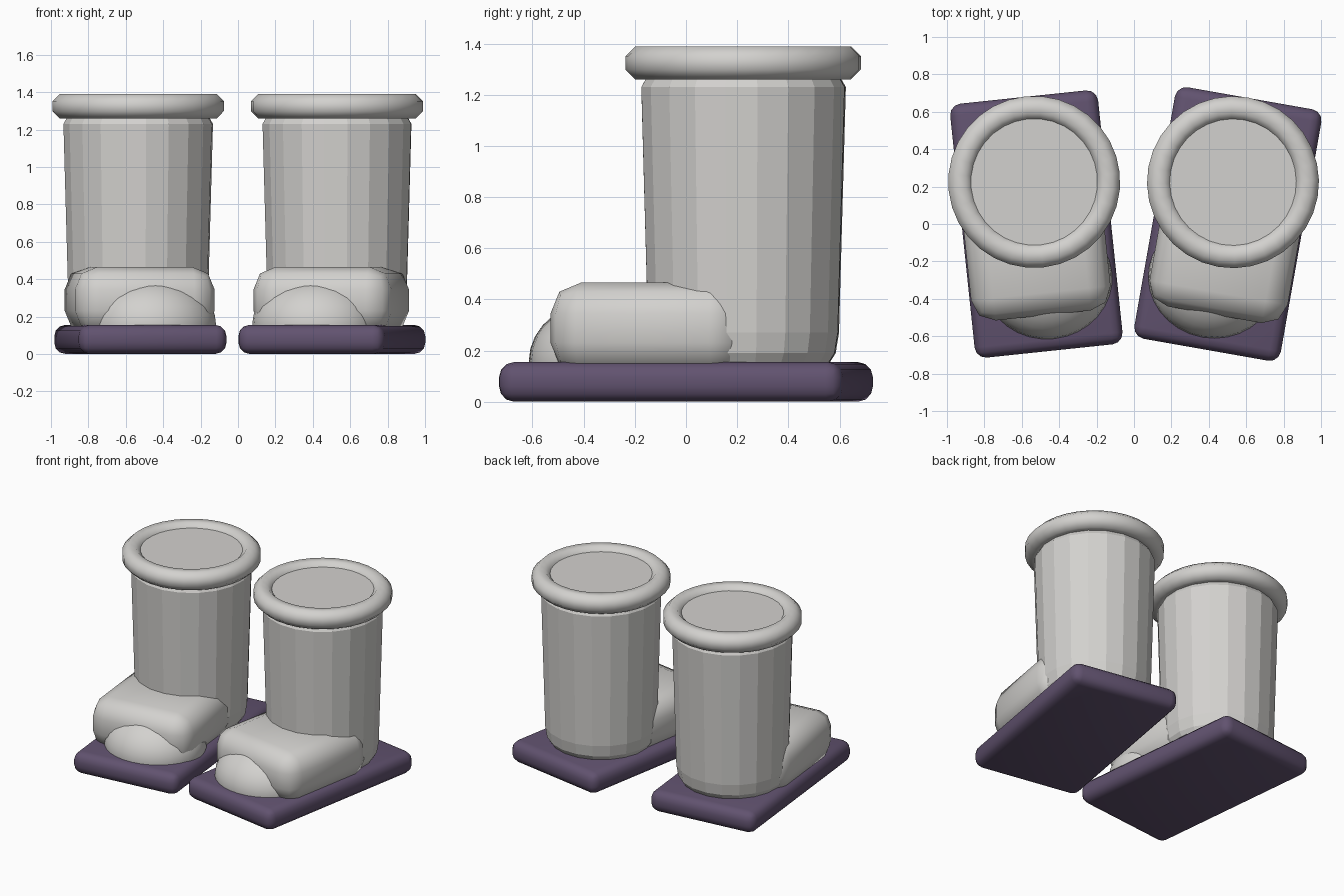
import bpy
import bmesh
from math import radians, pi, cos, sin
from mathutils import Matrix, Vector

cube = bpy.data.objects.get("Cube")
if cube:
    bpy.data.objects.remove(cube, do_unlink=True)


def make_material(name, color):
    mat = bpy.data.materials.new(name)
    mat.use_nodes = True
    mat.diffuse_color = (*color, 1)
    bsdf = mat.node_tree.nodes["Principled BSDF"]
    bsdf.inputs["Base Color"].default_value = (*color, 1)
    bsdf.inputs["Roughness"].default_value = 0.8
    return mat


GREY = make_material("light_grey", (0.65, 0.64, 0.62))
PURPLE = make_material("dark_purple", (0.12, 0.085, 0.16))


def finish(name, bm, mat, boot, smooth=True):
    """Turn a bmesh built in boot space into an object placed on its boot."""
    bmesh.ops.recalc_face_normals(bm, faces=bm.faces[:])
    mesh = bpy.data.meshes.new(name)
    bm.to_mesh(mesh)
    bm.free()
    mesh.materials.append(mat)
    for poly in mesh.polygons:
        poly.use_smooth = smooth
    obj = bpy.data.objects.new(name, mesh)
    obj.location = (boot["x"], 0, 0)
    obj.rotation_euler.z = boot["turn"]
    bpy.context.collection.objects.link(obj)
    return obj


def rounded_box(name, center, size, radius, segments, mat, boot):
    bm = bmesh.new()
    bmesh.ops.create_cube(bm, size=1, matrix=Matrix.Translation(center) @ Matrix.Diagonal((*size, 1)))
    obj = finish(name, bm, mat, boot)
    bevel = obj.modifiers.new("round_edges", "BEVEL")
    bevel.width = radius
    bevel.segments = segments
    return obj


def lathe(name, center, profile, sides, closed, mat, boot, smooth):
    """Spin a radius/height profile around a vertical axis."""
    bm = bmesh.new()
    verts = [bm.verts.new((r, 0, z)) for r, z in profile]
    ends = verts[1:] + verts[:1] if closed else verts[1:]
    edges = [bm.edges.new(pair) for pair in zip(verts, ends)]
    bmesh.ops.spin(bm, geom=verts + edges, cent=(0, 0, 0), axis=(0, 0, 1),
                   angle=2 * pi, steps=sides, use_duplicate=False)
    bmesh.ops.remove_doubles(bm, verts=bm.verts[:], dist=0.0005)
    bmesh.ops.translate(bm, verts=bm.verts[:], vec=Vector(center))
    return finish(name, bm, mat, boot, smooth)


SHAFT = [(0, 0.14), (0.33, 0.14), (0.362, 0.19), (0.375, 0.27),
         (0.402, 1.23), (0.385, 1.26), (0.37, 1.36), (0, 1.36)]
CUFF = [(0.395 + 0.07 * cos((i + 0.5) * pi / 4), 1.325 + 0.07 * sin((i + 0.5) * pi / 4))
        for i in range(8)]

BOOTS = [
    {"name": "left", "x": 0.502, "turn": radians(-10), "out": 1},
    {"name": "right", "x": -0.522, "turn": radians(6), "out": -1},
]

for boot in BOOTS:
    side, out = boot["name"], boot["out"]

    # Thick flat sole
    rounded_box(side + "_sole", (0, 0, 0.078), (0.795, 1.365, 0.155), 0.06, 3, PURPLE, boot)

    # Tapered shaft with a closed top, and the rolled cuff around it
    axis = (-0.012 * out, 0.225, 0)
    lathe(side + "_shaft", axis, SHAFT, 20, False, GREY, boot, False)
    lathe(side + "_cuff", axis, CUFF, 32, True, GREY, boot, True)

    # Blocky instep reaching forward from the shaft
    rounded_box(side + "_instep", (0.015 * out, -0.105, 0.288), (0.75, 0.77, 0.355),
                0.12, 2, GREY, boot)

    # Domed toe cap
    bm = bmesh.new()
    place = Matrix.Translation((-0.03 * out, -0.3, 0.16)) @ Matrix.Diagonal((0.345, 0.32, 0.25, 1))
    bmesh.ops.create_uvsphere(bm, u_segments=32, v_segments=16, radius=1, matrix=place)
    bmesh.ops.bisect_plane(bm, geom=bm.verts[:] + bm.edges[:] + bm.faces[:],
                           plane_co=(0, 0, 0.12), plane_no=(0, 0, -1), clear_outer=True)
    finish(side + "_toe_cap", bm, GREY, boot)
